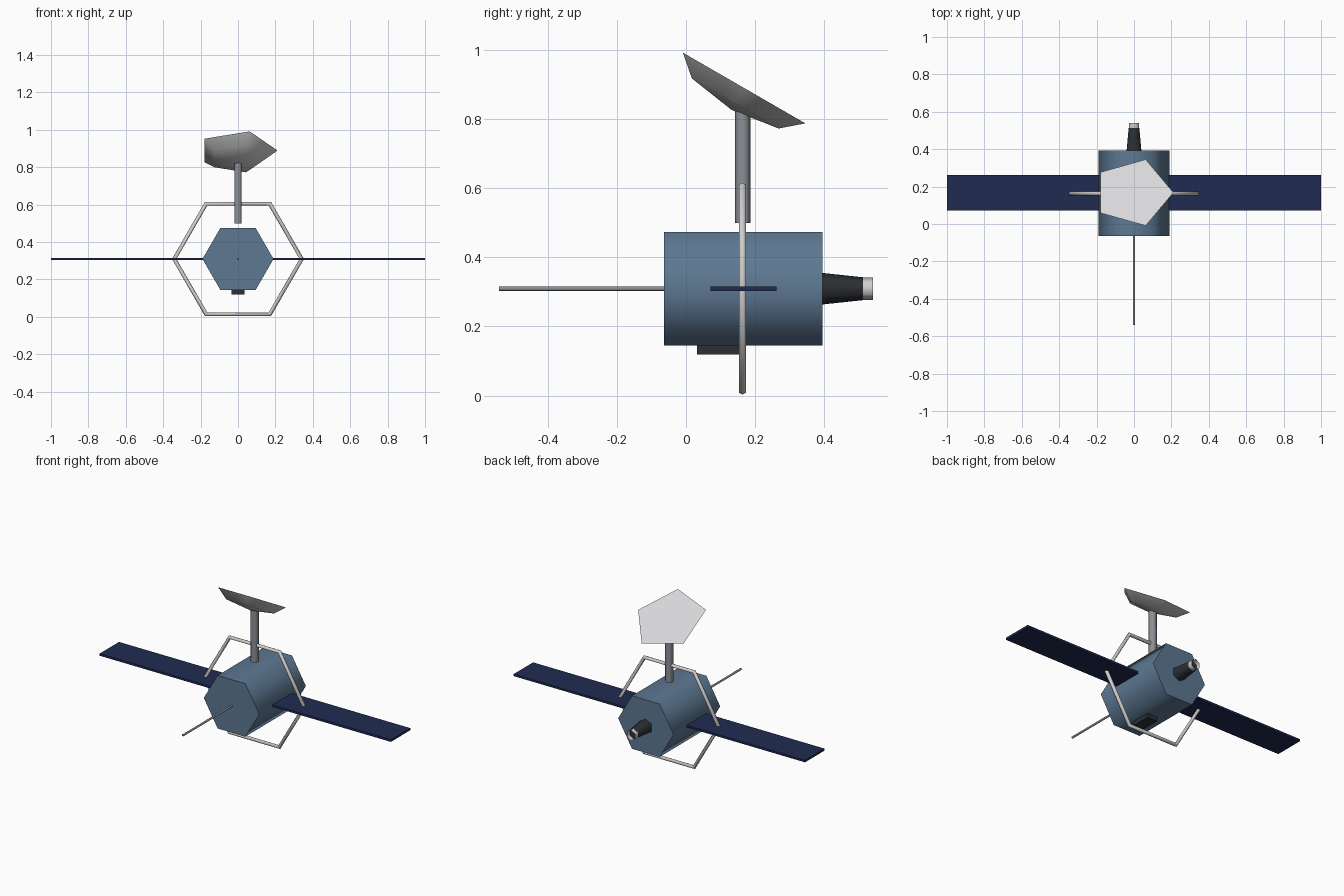
import bpy, bmesh
from math import sin, cos, pi, radians
from mathutils import Matrix, Vector

if "Cube" in bpy.data.objects:
    bpy.data.objects.remove(bpy.data.objects["Cube"])


def material(name, color):
    mat = bpy.data.materials.new(name)
    mat.use_nodes = True
    mat.diffuse_color = (*color, 1)
    mat.node_tree.nodes["Principled BSDF"].inputs["Base Color"].default_value = (*color, 1)
    return mat


BLUE = material("steel blue", (0.11, 0.19, 0.29))
NAVY = material("navy panel", (0.014, 0.024, 0.08))
WHITE = material("off white", (0.69, 0.69, 0.71))
SILVER = material("silver", (0.63, 0.62, 0.60))
GREY = material("mid grey", (0.26, 0.28, 0.31))
DARK = material("dark grey", (0.025, 0.028, 0.032))

MID_Y, MID_Z = 0.166, 0.309          # centre of the body
ALONG_Y = Matrix.Rotation(radians(-90), 4, 'X')


def finish(name, bm, mat, matrix=Matrix()):
    """Smooth the faces, keep hard edges, and link the object."""
    bmesh.ops.recalc_face_normals(bm, faces=bm.faces)
    for face in bm.faces:
        face.smooth = True
    for edge in bm.edges:
        if len(edge.link_faces) == 2:
            edge.smooth = edge.calc_face_angle() < radians(75)
    mesh = bpy.data.meshes.new(name)
    bm.to_mesh(mesh)
    bm.free()
    mesh.materials.append(mat)
    obj = bpy.data.objects.new(name, mesh)
    obj.matrix_world = matrix
    bpy.context.collection.objects.link(obj)


def loft(name, rings, sides, mat, matrix, phase=0.0, caps=True):
    """Stack polygon rings of (radius, height); radius 0 makes an apex."""
    bm = bmesh.new()
    loops = []
    for r, h in rings:
        angles = [phase + 2 * pi * i / sides for i in range(sides)]
        loops.append([bm.verts.new((r * cos(a), r * sin(a), h)) for a in angles])
    for low, high in zip(loops, loops[1:]):
        for i in range(sides):
            j = (i + 1) % sides
            bm.faces.new((low[i], low[j], high[j], high[i]))
    if caps:
        bm.faces.new(loops[0])
        bm.faces.new(loops[-1])
    bmesh.ops.remove_doubles(bm, verts=bm.verts, dist=1e-5)
    bmesh.ops.dissolve_degenerate(bm, edges=bm.edges, dist=1e-6)
    finish(name, bm, mat, matrix)


def box(name, low, high, mat):
    low, high = Vector(low), Vector(high)
    bm = bmesh.new()
    bmesh.ops.create_cube(bm, size=1)
    bmesh.ops.scale(bm, vec=high - low, verts=bm.verts)
    bmesh.ops.translate(bm, vec=(low + high) / 2, verts=bm.verts)
    finish(name, bm, mat)


def y_axis(y):
    return Matrix.Translation((0, y, MID_Z)) @ ALONG_Y


# Hexagonal body, front antenna, rear nozzle and its open tip
loft("body", [(0.19, -0.064), (0.19, 0.394)], 6, BLUE, y_axis(0))
loft("front_antenna", [(0.0065, -0.54), (0.0065, -0.06)], 6, GREY, y_axis(0), pi / 6)
loft("rear_nozzle", [(0.046, 0.39), (0.033, 0.512)], 6, DARK, y_axis(0), pi / 6)
loft("nozzle_tip", [(0.032, 0.51), (0.032, 0.54)], 6, SILVER, y_axis(0), pi / 6, caps=False)

# Solar panels on both sides
for side, label in ((1, "left"), (-1, "right")):
    xs = sorted((side * 0.18, side * 1.0))
    box(label + "_solar_panel", (xs[0], 0.071, MID_Z - 0.0065),
        (xs[1], 0.261, MID_Z + 0.0065), NAVY)

# Box under the body
box("belly_sensor", (-0.035, 0.032, 0.119), (0.035, 0.16, 0.16), DARK)

# Six-sided ring around the body
ring = bmesh.new()
MAJOR, MINOR, SIDES = 0.341, 0.012, 6
loops = []
for i in range(SIDES):
    a = 2 * pi * i / SIDES
    loop = []
    for k in range(SIDES):
        b = 2 * pi * k / SIDES
        r = MAJOR + MINOR * cos(b)
        loop.append(ring.verts.new((r * cos(a), r * sin(a), MINOR * sin(b))))
    loops.append(loop)
for i in range(SIDES):
    here, there = loops[i], loops[(i + 1) % SIDES]
    for k in range(SIDES):
        n = (k + 1) % SIDES
        ring.faces.new((here[k], there[k], there[n], here[n]))
finish("outer_ring", ring, SILVER, y_axis(MID_Y - 0.003))

# Mast and tilted five-sided dish with a flat top
loft("dish_mast", [(0.023, 0.499), (0.023, 0.845)], 6, GREY,
     Matrix.Translation((0, MID_Y - 0.002, 0)), pi / 6)
RADIUS, DEPTH = 0.215, 0.073
profile = [(RADIUS * sin(t), -DEPTH * cos(t)) for t in (0, pi / 4, pi / 2)]
dish = bmesh.new()
apex = dish.verts.new((0, 0, profile[0][1]))
rows = [[dish.verts.new((r * cos(2 * pi * i / 5), r * sin(2 * pi * i / 5), h))
         for i in range(5)] for r, h in profile[1:]]
for i in range(5):
    j = (i + 1) % 5
    dish.faces.new((apex, rows[0][j], rows[0][i]))
    dish.faces.new((rows[0][i], rows[0][j], rows[1][j], rows[1][i]))
dish.faces.new(rows[1])
finish("dish", dish, WHITE, Matrix.Translation((-0.004, MID_Y + 0.002, 0.889))
       @ Matrix.Rotation(radians(-30), 4, 'X'))
